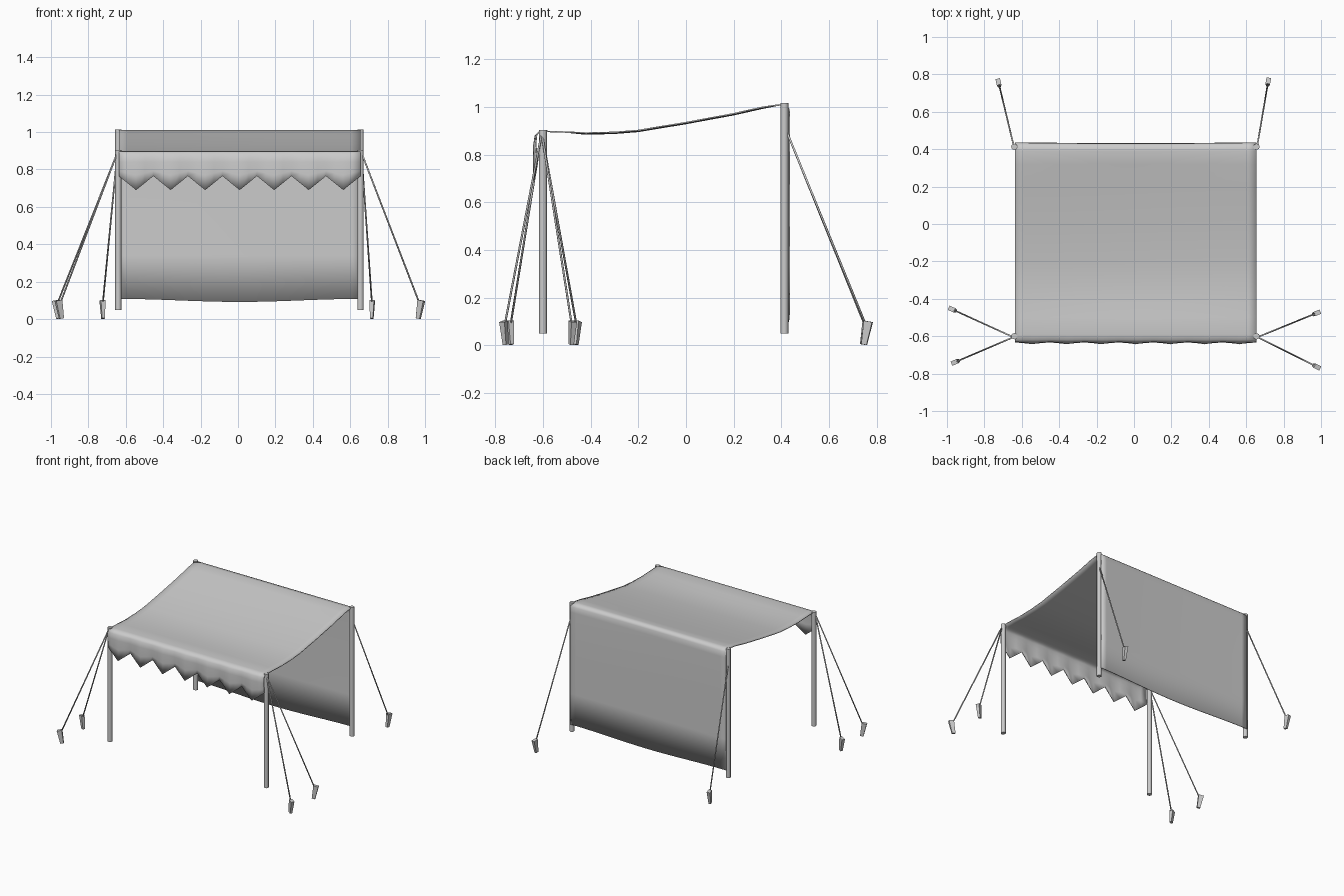
import bpy, bmesh, math
from mathutils import Vector

old = bpy.data.objects.get("Cube")
if old:
    bpy.data.objects.remove(old, do_unlink=True)

grey = bpy.data.materials.new("plain grey")
grey.use_nodes = True
GREY = (0.6, 0.6, 0.6, 1)
grey.diffuse_color = GREY
grey.node_tree.nodes["Principled BSDF"].inputs["Base Color"].default_value = GREY


def finish(name, bm, smooth=True, angle=None):
    bmesh.ops.recalc_face_normals(bm, faces=bm.faces)
    me = bpy.data.meshes.new(name)
    bm.to_mesh(me)
    bm.free()
    me.materials.append(grey)
    ob = bpy.data.objects.new(name, me)
    bpy.context.collection.objects.link(ob)
    for p in me.polygons:
        p.use_smooth = smooth
    if angle:
        bpy.ops.object.select_all(action='DESELECT')
        ob.select_set(True)
        bpy.context.view_layer.objects.active = ob
        bpy.ops.object.shade_smooth_by_angle(angle=math.radians(angle))
    return ob


def rod(name, a, b, r1, r2, sides, angle=None, smooth=True, squash=1, turn=0):
    """Tapered prism from a to b; squash narrows it across the turn direction."""
    a, b = Vector(a), Vector(b)
    bm = bmesh.new()
    bmesh.ops.create_cone(bm, cap_ends=True, segments=sides, radius1=r1,
                          radius2=r2, depth=(b - a).length)
    lean = Vector((0, 0, 1)).rotation_difference(b - a)
    for v in bm.verts:
        p = v.co.copy()
        if sides == 4:
            p.xy = p.xy @ Vector((1, 0)) * 0.707 - p.y * 0.707, p.x * 0.707 + p.y * 0.707
            c, s = math.cos(turn), math.sin(turn)
            p.y *= squash
            p.xy = p.x * c - p.y * s, p.x * s + p.y * c
        v.co = (a + b) / 2 + lean @ p
    return finish(name, bm, smooth, angle)


# Canopy cloth: valance, sagging roof and back curtain in one sheet
X0, X1, TEETH, STEPS = -0.637, 0.655, 7, 4
profile = [(-0.632, 0.69), (-0.632, 0.77), (-0.634, 0.84), (-0.63, 0.878),
           (-0.618, 0.893), (-0.59, 0.897), (-0.5, 0.894), (-0.42, 0.89),
           (-0.3, 0.893), (-0.2, 0.901), (0, 0.934), (0.2, 0.971),
           (0.32, 0.998), (0.39, 1.008), (0.42, 1.006), (0.432, 0.99),
           (0.434, 0.95), (0.433, 0.62), (0.434, 0.34), (0.432, 0.1)]
cols = TEETH * STEPS
stops = [i / cols for i in range(cols + 1)]
bm = bmesh.new()
grid = []
for t in stops:
    tooth = abs((t * TEETH) % 1 - 0.5) * 2           # 0 at a tip, 1 at a notch
    wave = math.cos(t * TEETH * math.tau)
    middle = math.sin(math.pi * t)
    line = []
    for j, (y, z) in enumerate(profile):
        if j < 4:                                    # scalloped, rippled valance
            y += wave * 0.008 * (1 - j / 4)
            z += tooth * 0.075 * (1, 0.3, 0, 0)[j]
        elif 6 < j < 13:                             # roof sags between the posts
            z -= 0.004 * middle
        elif j > 14:                                 # curtain hangs a little inward
            y -= 0.005 * middle
        if j == len(profile) - 1:
            z += 0.008 * math.cos(t * math.tau)
        line.append(bm.verts.new((X0 + (X1 - X0) * t, y, z)))
    grid.append(line)
for a, b in zip(grid, grid[1:]):
    for j in range(len(profile) - 1):
        bm.faces.new((a[j], b[j], b[j + 1], a[j + 1]))
cloth = finish("canopy_cloth", bm)
thick = cloth.modifiers.new("thickness", 'SOLIDIFY')
thick.thickness = 0.006
thick.offset = 0

# Upright posts
for side, x in (("right", -0.64), ("left", 0.655)):
    rod(f"front_post_{side}", (x, -0.6, 0.05), (x, -0.6, 0.903), 0.017, 0.017, 8, 50)
    rod(f"back_post_{side}", (x, 0.413, 0.05), (x, 0.413, 1.015), 0.017, 0.017, 8, 50)

# Guy ropes and tapered ground stakes
guys = [("front_right_a", (-0.645, -0.605), (-0.975, -0.455)),
        ("front_right_b", (-0.645, -0.605), (-0.96, -0.74)),
        ("front_left_a", (0.66, -0.605), (0.98, -0.475)),
        ("front_left_b", (0.66, -0.605), (0.98, -0.765)),
        ("back_right", (-0.645, 0.425), (-0.725, 0.76)),
        ("back_left", (0.66, 0.425), (0.718, 0.765))]
for name, top, peg in guys:
    top, peg = Vector(top), Vector(peg)
    out = (peg - top).normalized()
    rod("rope_" + name, (*top, 0.89), (*(peg - out * 0.012), 0.088),
        0.0045, 0.0045, 6)
    foot = peg - out * 0.018
    rod("stake_" + name, (*foot, 0.003), (*peg, 0.1), 0.016, 0.025, 4,
        smooth=False, squash=0.7, turn=math.atan2(out.y, out.x))
